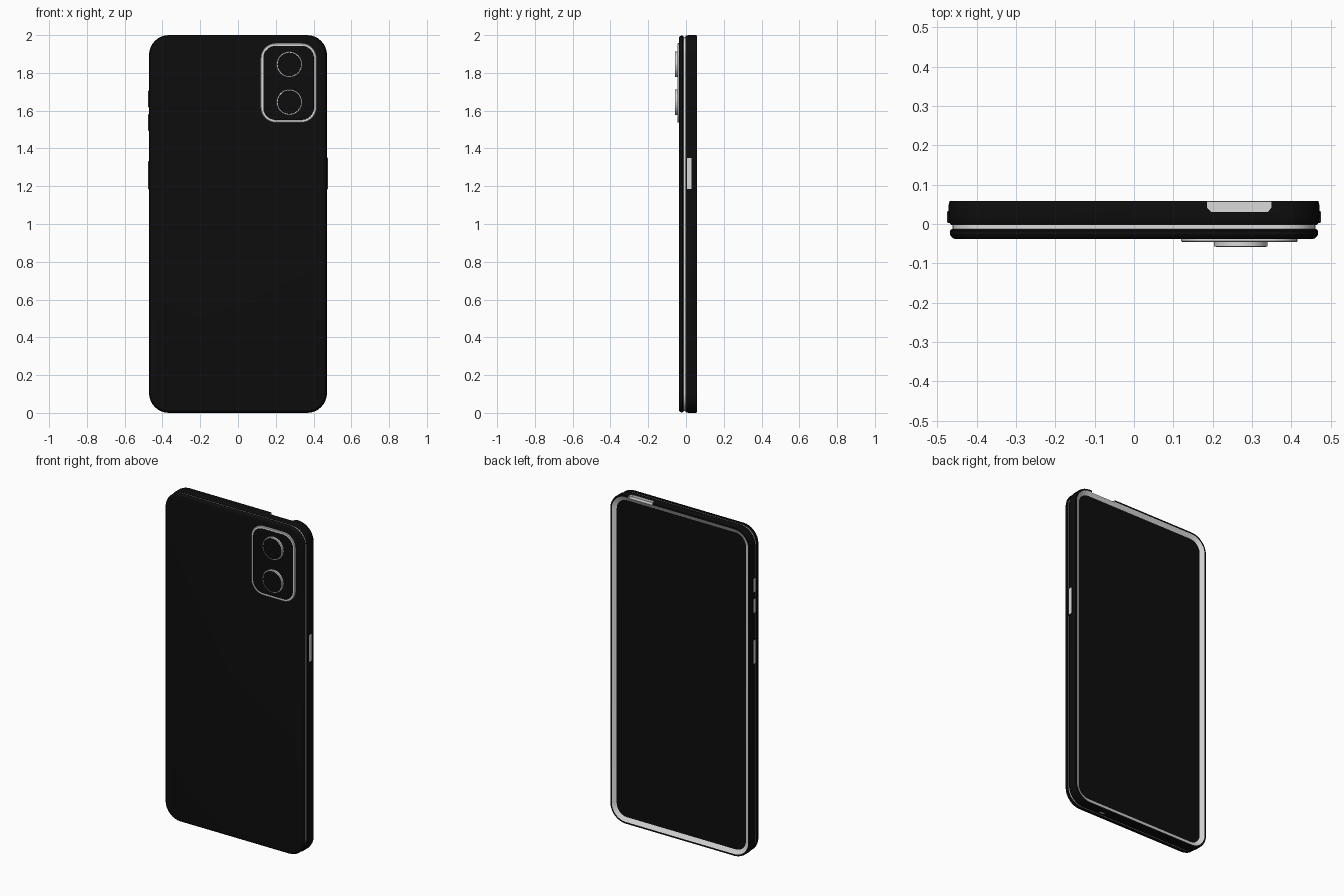
import bpy, bmesh
from math import sin, cos, pi

if "Cube" in bpy.data.objects:
    bpy.data.objects.remove(bpy.data.objects["Cube"], do_unlink=True)


def make_material(name, value):
    mat = bpy.data.materials.new(name)
    mat.use_nodes = True
    mat.diffuse_color = (value, value, value, 1)
    mat.node_tree.nodes["Principled BSDF"].inputs["Base Color"].default_value = (value, value, value, 1)
    return mat


MATERIALS = [make_material("black", 0.004), make_material("light grey", 0.7)]
BLACK, GREY = 0, 1


def finish(name, bm):
    bmesh.ops.recalc_face_normals(bm, faces=bm.faces)
    mesh = bpy.data.meshes.new(name)
    bm.to_mesh(mesh)
    bm.free()
    for mat in MATERIALS:
        mesh.materials.append(mat)
    obj = bpy.data.objects.new(name, mesh)
    bpy.context.collection.objects.link(obj)
    return obj


def smooth(obj):
    bpy.ops.object.select_all(action="DESELECT")
    obj.select_set(True)
    bpy.context.view_layer.objects.active = obj
    bpy.ops.object.shade_smooth_by_angle(angle=pi / 7)


def rounded_outline(hx, hz, radius, segments=8):
    points = []
    for quarter, (sx, sz) in enumerate([(1, 1), (-1, 1), (-1, -1), (1, -1)]):
        for i in range(segments + 1):
            a = (quarter + i / segments) * pi / 2
            points.append((sx * (hx - radius) + radius * cos(a),
                           sz * (hz - radius) + radius * sin(a)))
    return points


def loft(name, centre, size, radius, layers, caps=(BLACK, BLACK)):
    """Stack of rounded outlines along y; each layer is (inset, y, colour of band after it)."""
    bm = bmesh.new()
    rings = []
    for inset, y, _ in layers:
        outline = rounded_outline(size[0] - inset, size[1] - inset, radius - inset)
        rings.append([bm.verts.new((centre[0] + x, y, centre[1] + z)) for x, z in outline])
    for a, b, layer in zip(rings, rings[1:], layers):
        for i in range(len(a)):
            j = (i + 1) % len(a)
            bm.faces.new((a[i], a[j], b[j], b[i])).material_index = layer[2]
    for ring, colour in zip((rings[0], rings[-1]), caps):
        bm.faces.new(ring).material_index = colour
    obj = finish(name, bm)
    smooth(obj)
    return obj


def box(name, low, high, colour):
    bm = bmesh.new()
    bmesh.ops.create_cube(bm, size=1)
    for v in bm.verts:
        v.co = [(l + h) / 2 + c * (h - l) for l, h, c in zip(low, high, v.co)]
    for f in bm.faces:
        f.material_index = colour
    return finish(name, bm)


# Main shell: rounded sides, thin rim, sloping light bezel and recessed screen
MIDDLE, HALF = (0, 1), (0.471, 1.0)
shell = loft("shell_and_screen", MIDDLE, HALF, 0.105, [
    (0.006, -0.003, BLACK), (0.002, 0.003, BLACK), (0, 0.015, BLACK), (0, 0.05, BLACK),
    (0.002, 0.058, BLACK), (0.012, 0.058, GREY), (0.036, 0.045, BLACK)])

# Light seam between the shell and the cover
loft("seam_band", MIDDLE, HALF, 0.105, [(0.009, -0.014, GREY), (0.009, -0.002, GREY)])

# Cover with softened edge
loft("cover", MIDDLE, HALF, 0.105, [
    (0.018, -0.038, BLACK), (0.012, -0.037, BLACK), (0.006, -0.032, BLACK),
    (0.003, -0.026, BLACK), (0.003, -0.018, BLACK), (0.007, -0.013, BLACK)])

# Notch in the top rim, lined in light grey
bm = bmesh.new()
profile = [(0.185, 0.07), (0.185, 0.042), (0.197, 0.03), (0.34, 0.03), (0.35, 0.042), (0.35, 0.07)]
base = bm.faces.new([bm.verts.new((x, y, 1.986)) for x, y in profile])
top = bmesh.ops.extrude_face_region(bm, geom=[base])["geom"]
for v in top:
    if isinstance(v, bmesh.types.BMVert):
        v.co.z = 2.03
for f in bm.faces:
    f.material_index = GREY
cutter = finish("notch_cutter", bm)
cutter.hide_render = True
cut = shell.modifiers.new("notch", "BOOLEAN")
cut.operation = "DIFFERENCE"
cut.solver = "EXACT"
cut.object = cutter
bpy.ops.object.select_all(action="DESELECT")
shell.select_set(True)
bpy.context.view_layer.objects.active = shell
bpy.ops.object.modifier_apply(modifier=cut.name)
bpy.data.objects.remove(cutter, do_unlink=True)

# Camera island: light rim around a black face
loft("camera_island", (0.268, 1.747), (0.148, 0.21), 0.08, [
    (0, -0.036, GREY), (0, -0.043, GREY), (0.003, -0.046, GREY), (0.014, -0.046, BLACK),
    (0.015, -0.045, BLACK)])

# Two lenses, each a light ring with a black glass face
for label, z in (("upper", 1.845), ("lower", 1.645)):
    loft(label + "_lens", (0.272, z), (0.068, 0.068), 0.068, [
        (0, -0.044, GREY), (0, -0.057, GREY), (0.006, -0.058, BLACK), (0.007, -0.057, BLACK)])

# Side buttons: light key on a slim black collar
for name, side, low, high in (("single_button", 1, 1.185, 1.35),
                              ("power_button", -1, 1.185, 1.33),
                              ("volume_down_button", -1, 1.495, 1.58),
                              ("volume_up_button", -1, 1.62, 1.705)):
    for part, grow, reach, colour in (("_collar", 0.003, 0.474, BLACK), ("_key", 0, 0.4755, GREY)):
        xs = sorted((side * 0.46, side * reach))
        box(name + part, (xs[0], 0.005 - grow, low - grow), (xs[1], 0.03 + grow, high + grow), colour)

# Small port on the bottom edge
box("bottom_port", (0.235, 0.018, -0.0005), (0.265, 0.03, 0.005), GREY)
